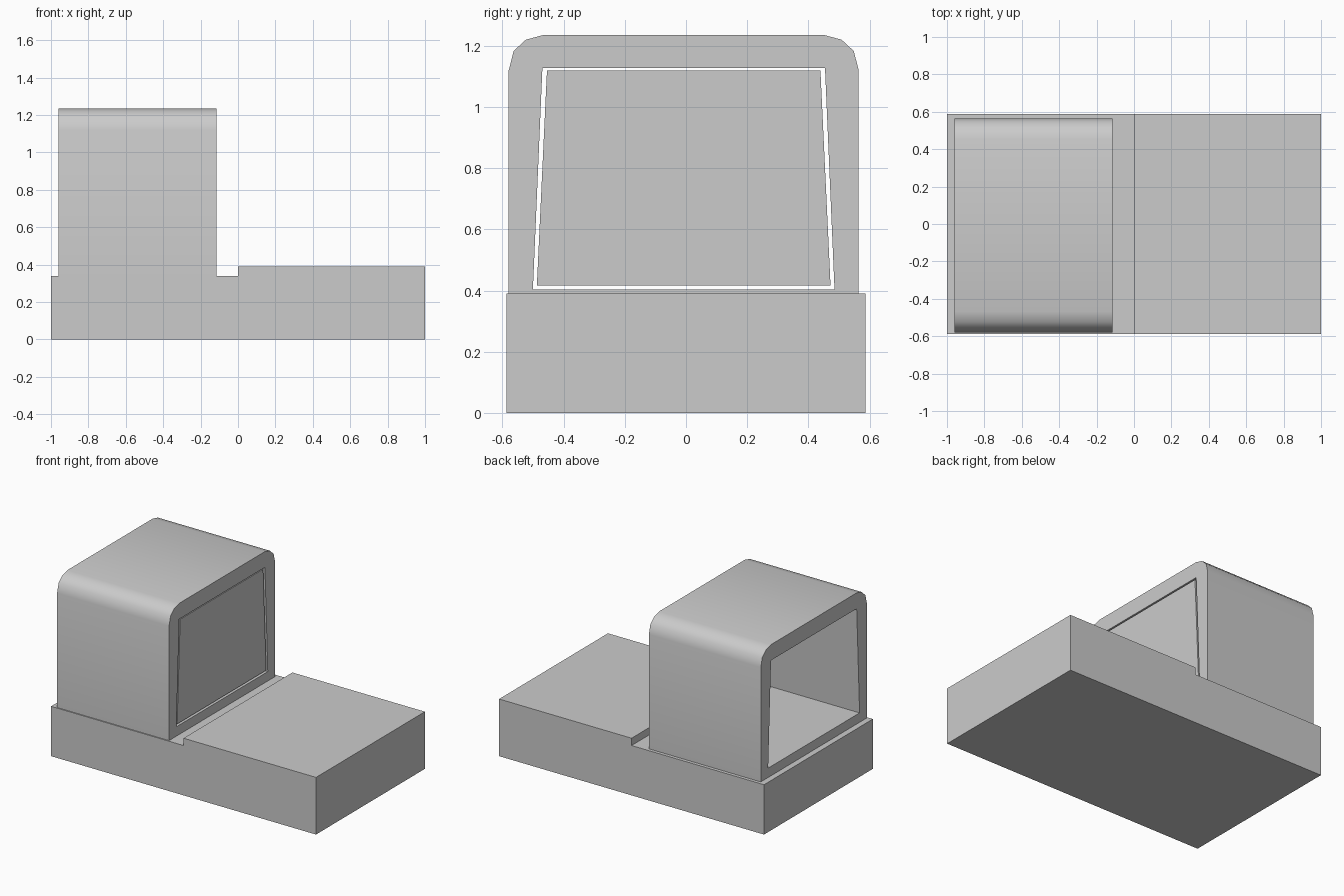
import bpy, bmesh, math
from mathutils import Vector

if "Cube" in bpy.data.objects:
    bpy.data.objects.remove(bpy.data.objects["Cube"])


def prism(name, profile, start, end, axis):
    """Extrude a closed profile along axis x (profile y,z) or y (profile x,z)."""
    place = (lambda a, z, t: (t, a, z)) if axis == 'x' else (lambda a, z, t: (a, t, z))
    bm = bmesh.new()
    face = bm.faces.new([bm.verts.new(place(a, z, start)) for a, z in profile])
    new = bmesh.ops.extrude_face_region(bm, geom=[face])['geom']
    shift = Vector(place(0, 0, end - start))
    bmesh.ops.translate(bm, vec=shift, verts=[v for v in new if isinstance(v, bmesh.types.BMVert)])
    if face.is_valid and not any(len(e.link_faces) == 2 for e in face.edges):
        bm.faces.remove(face)
    bmesh.ops.holes_fill(bm, edges=bm.edges)
    bmesh.ops.recalc_face_normals(bm, faces=bm.faces)
    mesh = bpy.data.meshes.new(name)
    bm.to_mesh(mesh)
    bm.free()
    obj = bpy.data.objects.new(name, mesh)
    bpy.context.collection.objects.link(obj)
    return obj


def mirrored(half, centre=-0.0075):
    """Complete a right-hand half profile, listed bottom to top."""
    return [(centre + y, z) for y, z in half] + [(centre - y, z) for y, z in reversed(half)]


# Stepped base slab
prism("base", [(-1, 0), (1, 0), (1, 0.39), (0, 0.39), (0, 0.34), (-1, 0.34)], -0.587, 0.587, 'y')

# Housing with rounded upper corners
housing = prism("housing", mirrored([(0.572, 0.34), (0.572, 1.12), (0.556, 1.183),
                                     (0.516, 1.22), (0.46, 1.235)]), -0.96, -0.115, 'x')

# Tapered opening right through the housing
cutter = prism("opening_cutter", mirrored([(0.493, 0.404), (0.462, 1.127)]), -1.1, 0.1, 'x')
cutter.hide_render = True
cut = housing.modifiers.new("opening", 'BOOLEAN')
cut.operation = 'DIFFERENCE'
cut.solver = 'EXACT'
cut.object = cutter
bpy.context.view_layer.objects.active = housing
housing.select_set(True)
bpy.ops.object.modifier_apply(modifier=cut.name)
bpy.data.objects.remove(cutter)
bpy.ops.object.shade_smooth_by_angle(angle=math.radians(40))

# Flush front panel with a narrow gap all round
prism("screen_panel", mirrored([(0.48, 0.417), (0.447, 1.119)]), -0.14, -0.118, 'x')
